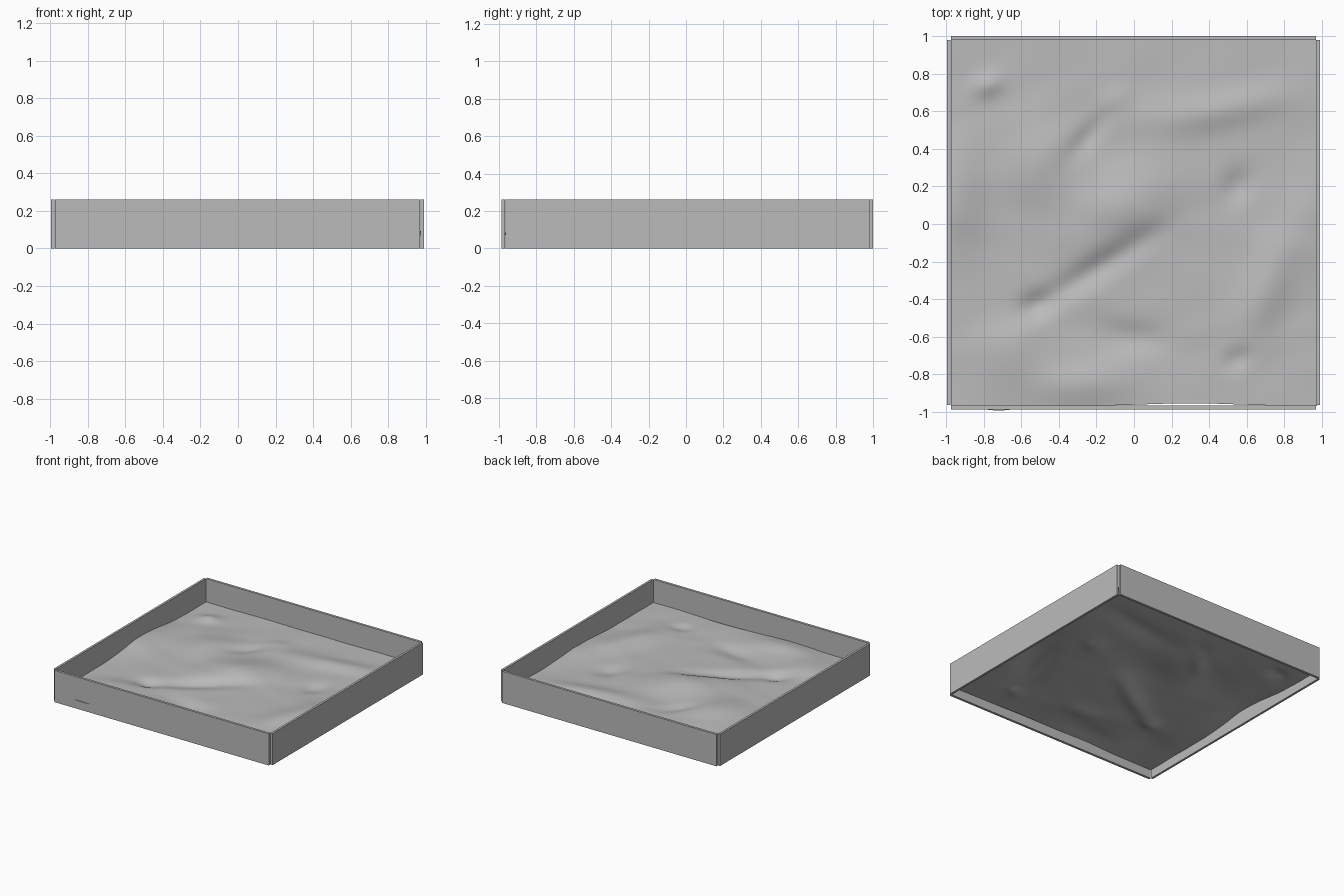
import bpy
import bmesh
from math import cos, sin, exp, radians

cube = bpy.data.objects.get("Cube")
if cube:
    bpy.data.objects.remove(cube, do_unlink=True)

# Single neutral grey for every part
GREY = (0.5, 0.5, 0.5, 1)
grey = bpy.data.materials.new("plain grey")
grey.use_nodes = True
grey.diffuse_color = GREY
grey.node_tree.nodes["Principled BSDF"].inputs["Base Color"].default_value = GREY


def add_object(name, bm):
    """Turn a bmesh into a named grey object in the scene."""
    mesh = bpy.data.meshes.new(name)
    bm.to_mesh(mesh)
    bm.free()
    mesh.materials.append(grey)
    obj = bpy.data.objects.new(name, mesh)
    bpy.context.collection.objects.link(obj)
    return obj


def add_wall(name, x_range, y_range, height=0.26):
    """Upright board filling the given footprint."""
    bm = bmesh.new()
    bmesh.ops.create_cube(bm, size=1)
    for vert in bm.verts:
        vert.co.x = x_range[vert.co.x > 0]
        vert.co.y = y_range[vert.co.y > 0]
        vert.co.z = height * (vert.co.z > 0)
    return add_object(name, bm)


# Four separate boards that frame the ground, open at the corners
LONG_X, LONG_Y = (-0.975, 0.97), (-0.965, 0.98)
add_wall("front_wall", LONG_X, (-0.987, -0.967))
add_wall("back_wall", LONG_X, (0.98, 1.0))
add_wall("right_wall", (-0.995, -0.977), LONG_Y)
add_wall("left_wall", (0.972, 0.99), LONG_Y)

# Landforms: label, centre x, centre y, length, width, turn in degrees, height
LANDFORMS = [
    ("central hill", -0.05, 0.1, 0.3, 0.2, 30, 0.05),
    ("diagonal gully", -0.2, -0.24, 0.36, 0.07, 32, -0.03),
    ("gully pit", -0.52, -0.43, 0.09, 0.07, 20, -0.025),
    ("western hill", -0.5, 0.34, 0.22, 0.2, 60, 0.035),
    ("western saddle", -0.24, 0.47, 0.16, 0.06, 50, -0.02),
    ("corner knob", -0.78, 0.74, 0.08, 0.06, 20, 0.022),
    ("northern ridge", 0.4, 0.6, 0.5, 0.1, 8, 0.025),
    ("northern knob", -0.1, 0.66, 0.1, 0.07, 30, 0.015),
    ("eastern bowl", 0.55, 0.2, 0.1, 0.08, 60, -0.025),
    ("eastern ridge", 0.72, -0.3, 0.35, 0.12, 70, 0.035),
    ("southern hollow", -0.03, -0.6, 0.22, 0.09, -10, -0.025),
    ("southern bank", -0.3, -0.85, 0.3, 0.12, 0, 0.03),
    ("corner hill", -0.65, -0.66, 0.2, 0.15, 20, 0.03),
    ("western edge rise", -0.95, 0.15, 0.3, 0.15, 90, 0.045),
    ("eastern edge rise", 0.95, 0.0, 0.3, 0.12, 90, 0.02),
    ("small dimple", 0.55, -0.72, 0.08, 0.06, 30, -0.02),
]


def bell(x, y, centre_x, centre_y, length, width, turn):
    """Smooth stretched mound with a peak of one."""
    dx, dy = x - centre_x, y - centre_y
    c, s = cos(radians(turn)), sin(radians(turn))
    along, across = (dx * c + dy * s) / length, (dy * c - dx * s) / width
    return exp(-(along * along + across * across))


def ground_height(x, y):
    ripple = 0.002 * sin(9 * x + 4 * sin(5 * y)) * cos(8 * y - 3 * x)
    return 0.07 + ripple + sum(
        height * bell(x, y, *shape) for label, *shape, height in LANDFORMS)


# Rolling ground sheet; its front edge wanders a little across the front wall
bm = bmesh.new()
bmesh.ops.create_grid(bm, x_segments=120, y_segments=120, size=1)
for vert in bm.verts:
    x, y = vert.co.x * 0.975, vert.co.y
    wander = 0.014 * bell(x, 0, 0.3, 0, 0.35, 1, 0) - 0.024 * bell(x, 0, -0.72, 0, 0.14, 1, 0)
    front_edge = -0.969 + wander
    y = front_edge + (y + 1) / 2 * (0.98 - front_edge)
    vert.co = (x, y, ground_height(x, y))
for face in bm.faces:
    face.smooth = True
add_object("ground_sheet", bm)
